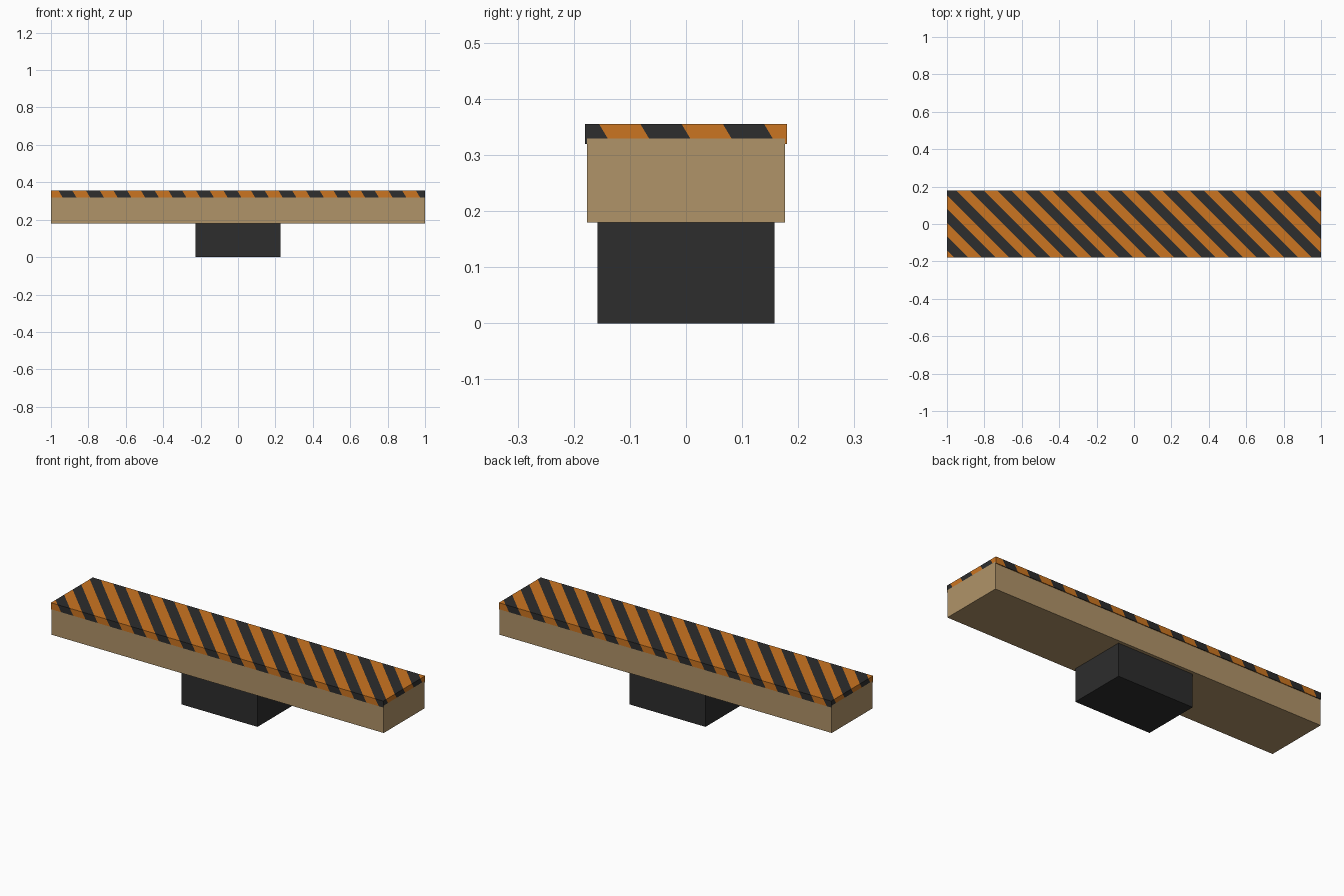
import bpy, bmesh, math
from mathutils import Vector, Matrix

if "Cube" in bpy.data.objects:
    bpy.data.objects.remove(bpy.data.objects["Cube"])

PITCH = 0.147      # stripe repeat measured along x + y
SLANT = 0.6        # stripe lean on the vertical sides
TOP = 0.355


def material(name, rgb):
    m = bpy.data.materials.new(name)
    m.diffuse_color = (*rgb, 1)
    m.use_nodes = True
    m.node_tree.nodes["Principled BSDF"].inputs["Base Color"].default_value = m.diffuse_color
    return m


wood = material("tan wood", (0.434, 0.292, 0.138))
dark = material("charcoal", (0.026, 0.026, 0.026))
orange = material("orange", (0.6, 0.178, 0.015))


def add_box(bm, lo, hi):
    lo, hi = Vector(lo), Vector(hi)
    size = hi - lo
    mat = Matrix.Translation((lo + hi) / 2) @ Matrix.Diagonal((*size, 1))
    bmesh.ops.create_cube(bm, size=1, matrix=mat)


def finish(bm, name, mats):
    me = bpy.data.meshes.new(name)
    bm.to_mesh(me)
    bm.free()
    for m in mats:
        me.materials.append(m)
    ob = bpy.data.objects.new(name, me)
    bpy.context.collection.objects.link(ob)
    return ob


def box(name, lo, hi, mat):
    bm = bmesh.new()
    add_box(bm, lo, hi)
    return finish(bm, name, [mat])


# Stripe direction depends on which way a face looks
def lean(n):
    if abs(n.z) > 0.5:
        return 0
    return SLANT if n.x > 0.5 or n.y < -0.5 else -SLANT


# Foot and beam
box("foot_block", (-0.228, -0.158, 0), (0.228, 0.158, 0.18), dark)
box("beam", (-1, -0.176, 0.18), (1, 0.176, 0.329), wood)

# Striped cover: a plate with a thin lip down each long side
bm = bmesh.new()
add_box(bm, (-1, -0.18, 0.329), (1, 0.18, TOP))
for a, b in ((-0.18, -0.176), (0.176, 0.18)):
    add_box(bm, (-1, a, 0.32), (1, b, 0.329))

# Cut each group of faces along the stripe borders
bm.normal_update()
for c in (0, SLANT, -SLANT):
    for j in range(-18, 18):
        s = (j / 2 + 0.25) * PITCH
        faces = [f for f in bm.faces if lean(f.normal) == c]
        geom = set(faces)
        for f in faces:
            geom.update(f.edges)
            geom.update(f.verts)
        bmesh.ops.bisect_plane(bm, geom=list(geom), dist=1e-5,
                               plane_co=(s, 0, TOP), plane_no=Vector((1, 1, c)).normalized())
        bm.normal_update()

# Alternate the two colours
for f in bm.faces:
    p = f.calc_center_median()
    t = ((p.x + p.y + lean(f.normal) * (p.z - TOP)) / PITCH) % 1
    f.material_index = 1 if 0.25 < t < 0.75 else 0
finish(bm, "striped_cover", [orange, dark])
